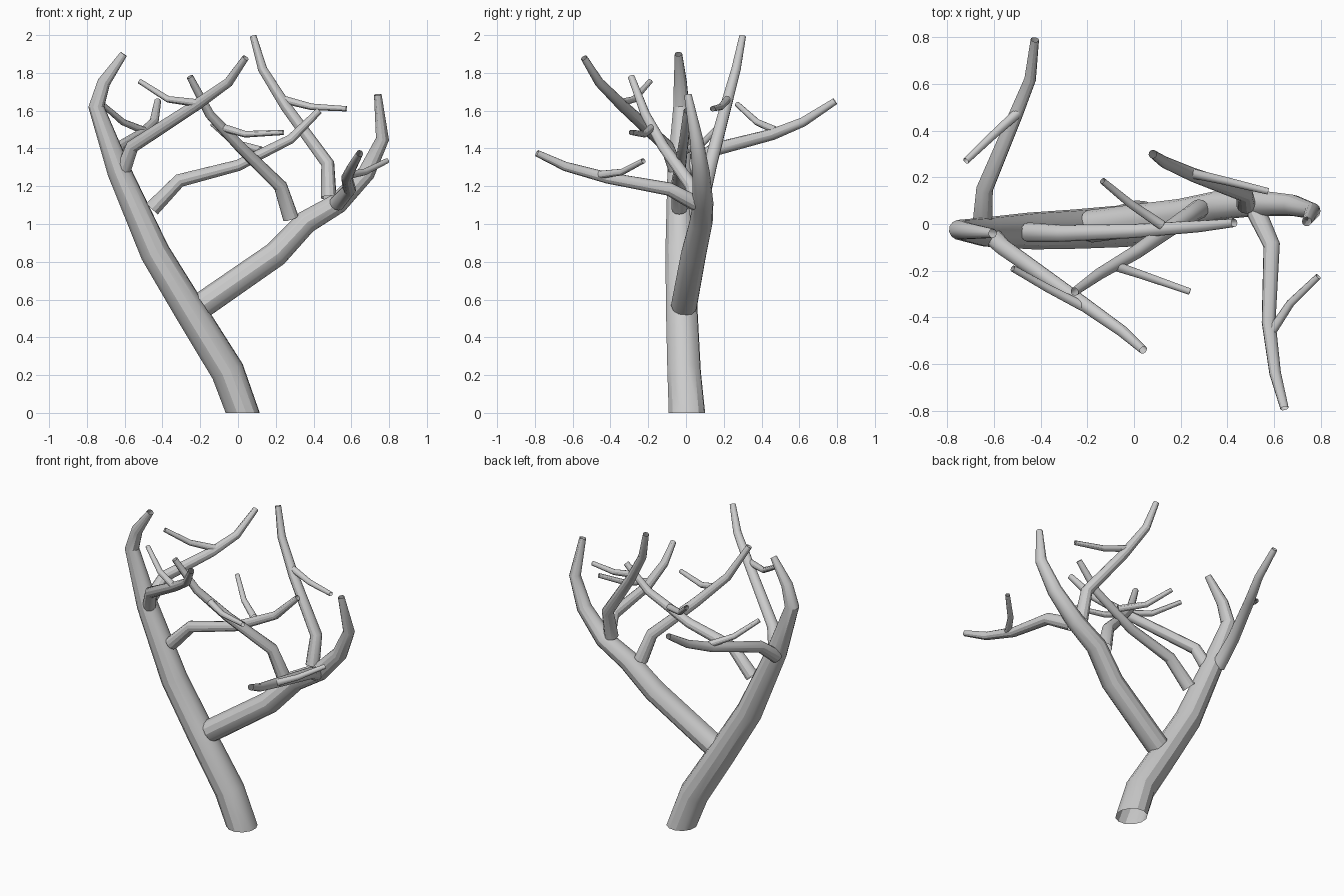
import bpy


def branch(name, points, r0, r1, radii=None):
    """Tapered round tube through the points, open at both ends."""
    cu = bpy.data.curves.new(name, 'CURVE')
    cu.dimensions = '3D'
    cu.bevel_depth = 1.0
    cu.bevel_resolution = 4
    cu.use_fill_caps = False
    sp = cu.splines.new('POLY')
    sp.points.add(len(points) - 1)
    n = len(points) - 1
    for i, p in enumerate(points):
        sp.points[i].co = (*p, 1)
        sp.points[i].radius = radii[i] if radii else r0 + (r1 - r0) * i / n
    sp.use_smooth = True
    ob = bpy.data.objects.new(name, cu)
    bpy.context.collection.objects.link(ob)
    bpy.ops.object.select_all(action='DESELECT')
    ob.select_set(True)
    bpy.context.view_layer.objects.active = ob
    bpy.ops.object.convert(target='MESH')
    ob = bpy.context.object
    bpy.ops.object.shade_smooth_by_angle()
    return ob


# Trunk, with its foot levelled on the ground
trunk = branch("trunk", [
    (0.025, 0.005, 0), (-0.055, -0.01, 0.22), (-0.25, -0.022, 0.535), (-0.44, -0.03, 0.85),
    (-0.63, -0.035, 1.28), (-0.75, -0.025, 1.62), (-0.71, -0.03, 1.75), (-0.605, -0.04, 1.90)],
    0, 0, [0.098, 0.09, 0.085, 0.08, 0.064, 0.043, 0.035, 0.02])
for v in trunk.data.vertices:
    if v.co.z < 0.08:
        v.co.z = 0

# Right-hand limb
branch("right_limb", [
    (-0.19, -0.01, 0.57), (0.2, 0.04, 0.84), (0.36, 0.08, 1.01), (0.53, 0.09, 1.11),
    (0.68, 0.08, 1.27), (0.765, 0.055, 1.45), (0.74, 0.01, 1.685)],
    0, 0, [0.07, 0.068, 0.062, 0.055, 0.046, 0.035, 0.02])

# Branches: main path, then the twig growing from it
BRANCHES = {
    "left_inner": (
        [(-0.455, -0.035, 1.08), (-0.31, -0.04, 1.23), (0.0, -0.03, 1.31), (0.28, -0.01, 1.45), (0.43, 0.005, 1.60)],
        [(0.12, -0.005, 1.39), (-0.02, 0.09, 1.43), (-0.135, 0.185, 1.53)]),
    "left_front": (
        [(-0.62, -0.04, 1.25), (-0.56, -0.1, 1.41), (-0.22, -0.34, 1.63), (-0.05, -0.46, 1.75), (0.04, -0.54, 1.88)],
        [(-0.215, -0.355, 1.64), (-0.37, -0.275, 1.66), (-0.52, -0.19, 1.755)]),
    "left_back": (
        [(-0.65, 0.0, 1.28), (-0.64, 0.15, 1.395), (-0.51, 0.46, 1.475), (-0.445, 0.62, 1.54), (-0.425, 0.79, 1.65)],
        [(-0.5, 0.475, 1.495), (-0.61, 0.375, 1.54), (-0.72, 0.27, 1.635)]),
    "right_inner": (
        [(0.28, 0.065, 1.03), (0.225, 0.03, 1.2), (0.01, -0.12, 1.41), (-0.15, -0.215, 1.58), (-0.255, -0.29, 1.78)],
        [(-0.08, -0.18, 1.51), (0.04, -0.22, 1.475), (0.24, -0.29, 1.485)]),
    "right_back": (
        [(0.48, 0.085, 1.14), (0.475, 0.13, 1.32), (0.255, 0.21, 1.62), (0.13, 0.265, 1.82), (0.08, 0.3, 1.995)],
        [(0.235, 0.22, 1.66), (0.39, 0.185, 1.62), (0.575, 0.14, 1.61)]),
    "right_front": (
        [(0.525, 0.05, 1.11), (0.59, -0.09, 1.185), (0.577, -0.42, 1.245), (0.605, -0.64, 1.305), (0.645, -0.79, 1.375)],
        [(0.59, -0.46, 1.26), (0.67, -0.34, 1.275), (0.79, -0.225, 1.335)]),
}
for name, (main, twig) in BRANCHES.items():
    branch(name + "_branch", main, 0, 0, [0.042, 0.036, 0.03, 0.025, 0.018])
    branch(name + "_twig", twig, 0.021, 0.014)
